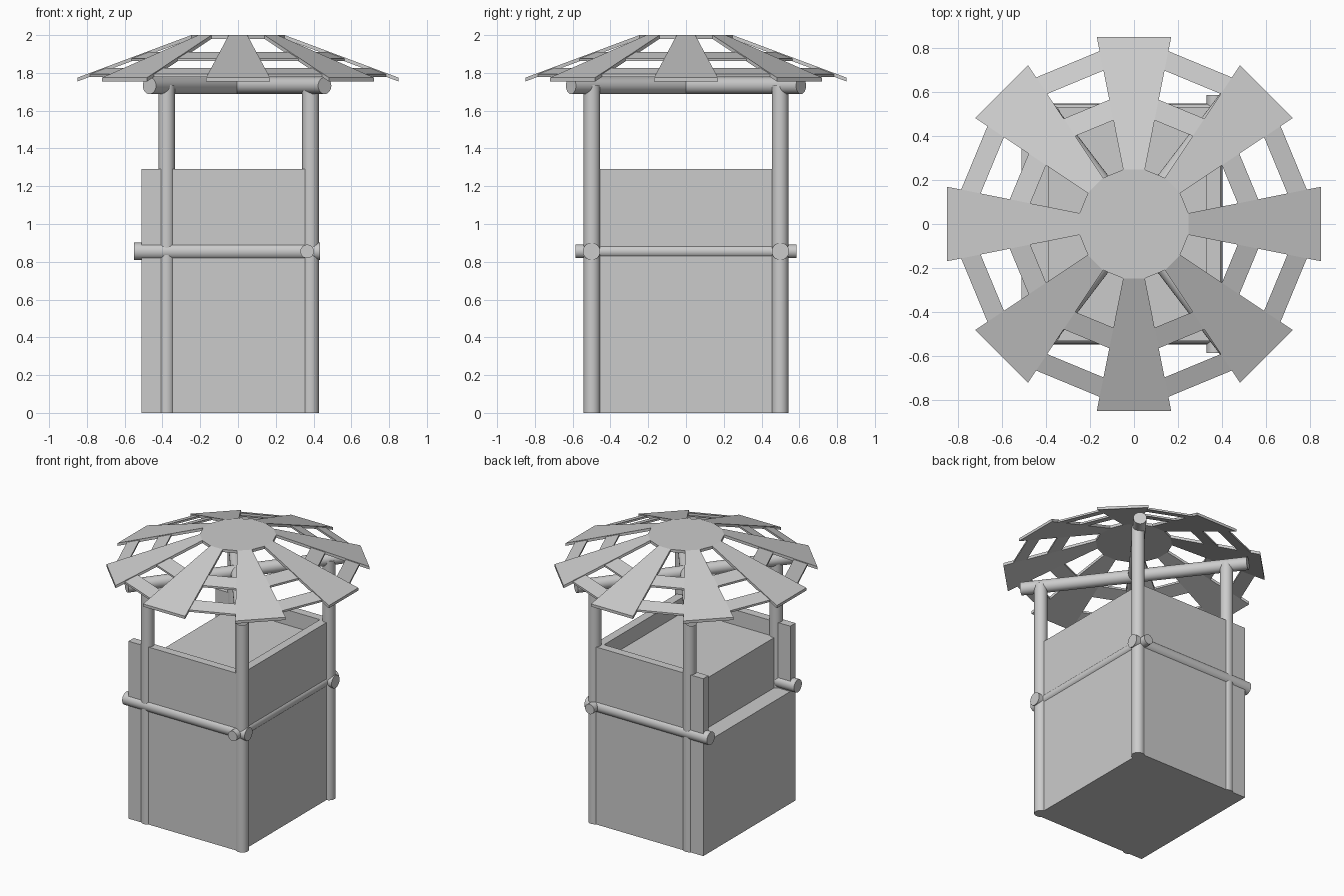
import bpy, bmesh, math
from mathutils import Vector

if "Cube" in bpy.data.objects:
    bpy.data.objects.remove(bpy.data.objects["Cube"])


def finish(name, bm):
    bmesh.ops.recalc_face_normals(bm, faces=bm.faces)
    mesh = bpy.data.meshes.new(name)
    bm.to_mesh(mesh)
    bm.free()
    ob = bpy.data.objects.new(name, mesh)
    bpy.context.collection.objects.link(ob)
    return ob


def box(name, lo, hi):
    bm = bmesh.new()
    bmesh.ops.create_cube(bm, size=1)
    for v in bm.verts:
        v.co = [lo[i] + (v.co[i] + 0.5) * (hi[i] - lo[i]) for i in range(3)]
    return finish(name, bm)


def pole(name, a, b, r):
    a, b = Vector(a), Vector(b)
    bm = bmesh.new()
    bmesh.ops.create_cone(bm, cap_ends=True, segments=24, radius1=r, radius2=r,
                          depth=(b - a).length)
    ob = finish(name, bm)
    ob.location = (a + b) / 2
    ob.rotation_euler = (b - a).to_track_quat('Z', 'Y').to_euler()
    for o in bpy.context.selected_objects:
        o.select_set(False)
    ob.select_set(True)
    bpy.context.view_layer.objects.active = ob
    bpy.ops.object.shade_smooth_by_angle(angle=math.radians(40))
    return ob


STEP = math.radians(22.5)
HUB_R, RIM_R, HUB_Z, RIM_Z = 0.252, 0.866, 2.0, 1.775


def roof_point(r, half_step, drop):
    """Point on the 16-sided cone of the roof."""
    t = (r - HUB_R) / (RIM_R - HUB_R)
    a = half_step * STEP / 2
    return Vector((r * math.cos(a), r * math.sin(a), HUB_Z + t * (RIM_Z - HUB_Z) - drop))


def sectors(name, first, r0, r1, drop, thick):
    """Every second sector of the roof cone between two radii, as thin boards."""
    bm = bmesh.new()
    for k in range(first, 16, 2):
        h = 2 * k
        ring = [(r0, h - 1), (r1, h - 1), (r1, h + 1), (r0, h + 1)]
        top = [bm.verts.new(roof_point(r, s, drop)) for r, s in ring]
        low = [bm.verts.new(roof_point(r, s, drop + thick)) for r, s in ring]
        bm.faces.new(top)
        bm.faces.new(low[::-1])
        for i in range(4):
            j = (i + 1) % 4
            bm.faces.new((top[i], low[i], low[j], top[j]))
    return finish(name, bm)


# Cabin: raised floor block, walls and the low entrance ledge on the left
box("floor_block", (-0.39, -0.47, 0), (0.33, 0.47, 1.18))
box("right_wall", (0.33, -0.47, 0), (0.392, 0.47, 1.29))
box("entrance_ledge", (-0.51, -0.47, 0), (-0.39, 0.47, 0.815))
for side, s in (("front", -1), ("back", 1)):
    y0, y1 = sorted((0.47 * s, 0.53 * s))
    box(side + "_wall", (-0.51, y0, 0), (0.392, y1, 1.29))
    # Corner posts and long rail
    for lr, x in (("left", -0.378), ("right", 0.384)):
        pole(f"{side}_{lr}_post", (x, 0.498 * s, 0), (x, 0.498 * s, 1.735), 0.044)
    pole(side + "_rail", (-0.55, 0.5 * s, 0.855), (0.435, 0.5 * s, 0.855), 0.046)
    # Diagonal beams under the roof
    dx, dy = 0.464, 0.609
    pole(side + "_diagonal_beam", (-dx - 0.005, dy * s, 1.732), (dx - 0.005, -dy * s, 1.732), 0.044)
pole("right_rail", (0.366, -0.585, 0.855), (0.366, 0.585, 0.855), 0.036)

# Roof: hub disc, eight radiating boards, two rings of slats
bm = bmesh.new()
hub = bm.faces.new([bm.verts.new(roof_point(HUB_R, 2 * k + 1, 0)) for k in range(16)])
ext = bmesh.ops.extrude_face_region(bm, geom=[hub], use_keep_orig=True)
for v in ext["geom"]:
    if isinstance(v, bmesh.types.BMVert):
        v.co.z -= 0.02
finish("roof_hub", bm)
sectors("roof_boards", 0, HUB_R, RIM_R, 0, 0.02)
sectors("inner_ring_slats", 1, 0.48, 0.575, 0.006, 0.014)
sectors("outer_ring_slats", 1, 0.71, 0.80, 0.006, 0.014)
